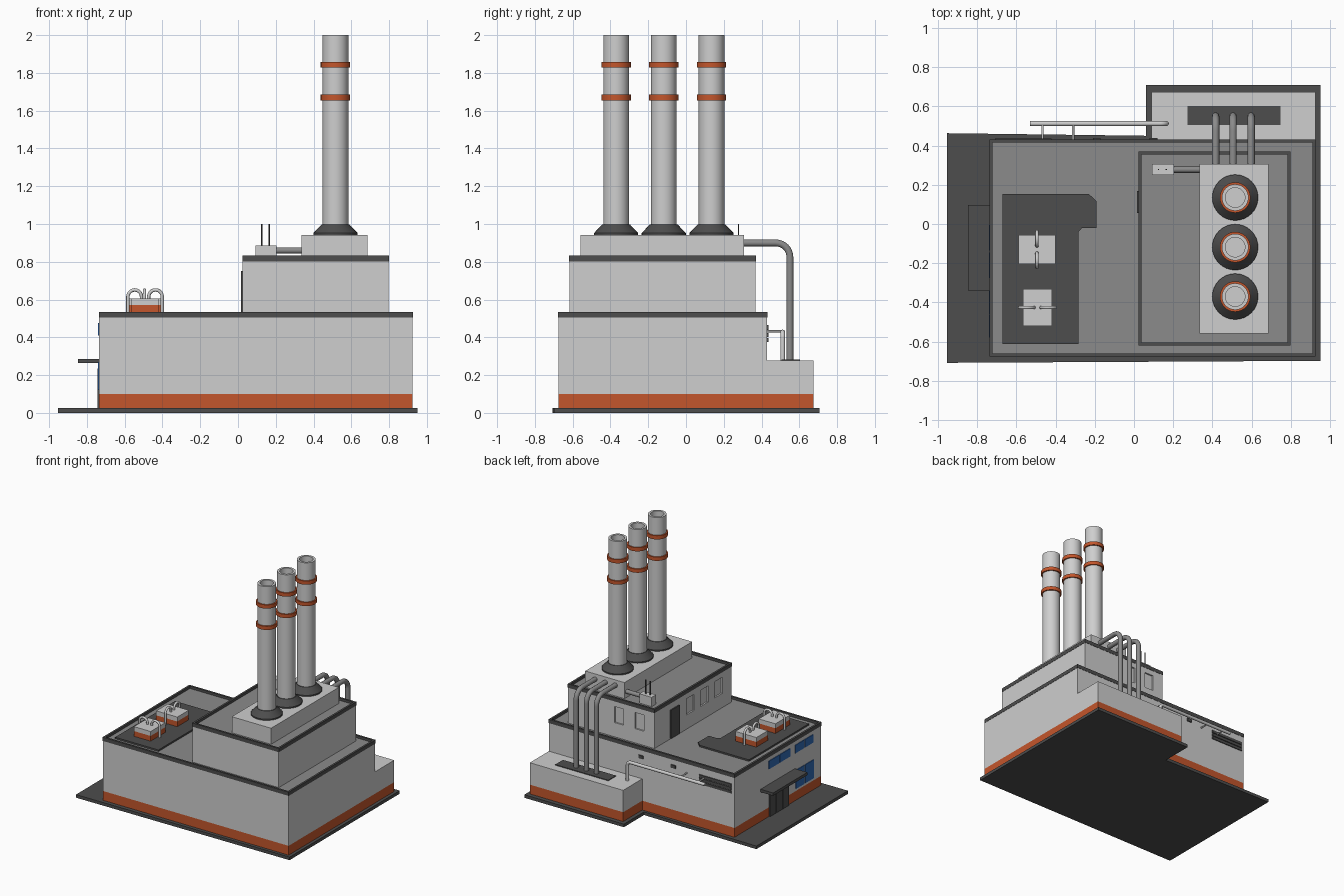
import bpy, bmesh, math
from mathutils import Vector

if "Cube" in bpy.data.objects:
    bpy.data.objects.remove(bpy.data.objects["Cube"])


def material(name, r, g, b):
    m = bpy.data.materials.new(name)
    m.diffuse_color = (r, g, b, 1)
    m.use_nodes = True
    m.node_tree.nodes["Principled BSDF"].inputs["Base Color"].default_value = m.diffuse_color
    return m


WALL = material("light grey", 0.62, 0.62, 0.62)
ROOF = material("mid grey", 0.26, 0.26, 0.26)
DARK = material("charcoal", 0.075, 0.075, 0.075)
ORANGE = material("rust orange", 0.55, 0.093, 0.025)
BLUE = material("window blue", 0.03, 0.14, 0.45)


def finish(name, bm, *mats):
    bmesh.ops.recalc_face_normals(bm, faces=bm.faces)
    me = bpy.data.meshes.new(name)
    bm.to_mesh(me)
    bm.free()
    ob = bpy.data.objects.new(name, me)
    bpy.context.collection.objects.link(ob)
    for m in mats:
        me.materials.append(m)
    return ob


def select(ob):
    bpy.ops.object.select_all(action='DESELECT')
    ob.select_set(True)
    bpy.context.view_layer.objects.active = ob


def boxes(name, mat, *dims):
    """Boxes given as (x0, x1, y0, y1, z0, z1), in one object."""
    bm = bmesh.new()
    for x0, x1, y0, y1, z0, z1 in dims:
        vs = bmesh.ops.create_cube(bm, size=1)["verts"]
        for v in vs:
            v.co = ((x0 + x1) / 2 + v.co.x * (x1 - x0),
                    (y0 + y1) / 2 + v.co.y * (y1 - y0),
                    (z0 + z1) / 2 + v.co.z * (z1 - z0))
    return finish(name, bm, mat)


def slab(name, mat, pts, z0, z1):
    bm = bmesh.new()
    f = bm.faces.new([bm.verts.new((x, y, z0)) for x, y in pts])
    ext = bmesh.ops.extrude_face_region(bm, geom=[f])["geom"]
    for v in ext:
        if isinstance(v, bmesh.types.BMVert):
            v.co.z = z1
    return finish(name, bm, mat)


def lathe(name, mat, x, y, profile, closed=False, n=32):
    """Revolve (radius, z) points about a vertical axis."""
    bm = bmesh.new()
    rings = []
    for r, z in profile:
        rings.append([bm.verts.new((x + r * math.cos(2 * math.pi * i / n),
                                    y + r * math.sin(2 * math.pi * i / n), z)) for i in range(n)])
    pairs = list(zip(rings, rings[1:])) + ([(rings[-1], rings[0])] if closed else [])
    for a, b in pairs:
        for i in range(n):
            j = (i + 1) % n
            bm.faces.new((a[i], a[j], b[j], b[i]))
    if not closed:
        bm.faces.new(rings[0])
        bm.faces.new(rings[-1])
    ob = finish(name, bm, mat)
    select(ob)
    bpy.ops.object.shade_smooth_by_angle(angle=math.radians(35))
    return ob


def tube(name, mat, pts, r, bend=0.0):
    """Round pipe along a path whose corners are rounded by the bend radius."""
    pts = [Vector(p) for p in pts]
    path = [pts[0]]
    for a, b, c in zip(pts, pts[1:], pts[2:]):
        if bend:
            u, w = (a - b).normalized() * bend, (c - b).normalized() * bend
            for k in range(9):
                t = math.pi / 2 * k / 8
                path.append(b + u * (1 - math.sin(t)) + w * (1 - math.cos(t)))
        else:
            path.append(b)
    path.append(pts[-1])
    cu = bpy.data.curves.new(name, 'CURVE')
    cu.dimensions = '3D'
    cu.bevel_depth, cu.bevel_resolution, cu.use_fill_caps = r, 3, True
    sp = cu.splines.new('POLY')
    sp.points.add(len(path) - 1)
    for p, q in zip(sp.points, path):
        p.co = (*q, 1)
    cu.materials.append(mat)
    ob = bpy.data.objects.new(name, cu)
    bpy.context.collection.objects.link(ob)
    select(ob)
    bpy.ops.object.convert(target='MESH')
    bpy.ops.object.shade_smooth_by_angle(angle=math.radians(40))


def storey(name, x0, x1, y0, y1, z0, z1):
    """Wall block with a recessed roof and a dark parapet."""
    walls = boxes(name + "_walls", WALL, (x0, x1, y0, y1, z0, z1 - 0.02))
    walls.data.materials.append(ROOF)
    for f in walls.data.polygons:
        f.material_index = 1 if f.normal.z > 0.5 else 0
    e, t, zb = 0.002, 0.014, z1 - 0.03
    boxes(name + "_parapet", DARK,
          (x0 - e, x0 + t, y0 - e, y1 + e, zb, z1), (x1 - t, x1 + e, y0 - e, y1 + e, zb, z1),
          (x0 + t, x1 - t, y0 - e, y0 + t, zb, z1), (x0 + t, x1 - t, y1 - t, y1 + e, zb, z1))
    return walls


# Ground slab and orange plinth bands
slab("ground_slab", DARK, [(-0.953, -0.708), (0.95, -0.698), (0.95, 0.708), (0.06, 0.708),
                           (0.06, 0.45), (-0.953, 0.463)], 0, 0.025)
slab("orange_band", ORANGE, [(-0.735, -0.675), (0.925, -0.675), (0.925, 0.674), (0.09, 0.674),
                             (0.09, 0.43), (-0.735, 0.43)], 0.025, 0.1)

# Main hall, upper hall and rear annex
storey("main_hall", -0.735, 0.925, -0.675, 0.43, 0.1, 0.535)
upper = storey("upper_hall", 0.025, 0.797, -0.618, 0.368, 0.515, 0.832)
boxes("annex", WALL, (0.09, 0.925, 0.43, 0.674, 0.1, 0.277))

# Recessed windows of the upper hall
holes = [(0.0, 0.037, y - 0.05, y + 0.05, 0.63, 0.76) for y in (-0.09, -0.27, -0.45)]
holes += [(x - 0.04, x + 0.04, 0.356, 0.4, 0.63, 0.76) for x in (0.16, 0.34)]
cutter = boxes("window_cutter", WALL, *holes)
mod = upper.modifiers.new("windows", 'BOOLEAN')
mod.object, mod.operation, mod.solver = cutter, 'DIFFERENCE', 'EXACT'
select(upper)
bpy.ops.object.modifier_apply(modifier="windows")
bpy.data.objects.remove(cutter)
boxes("upper_door", DARK, (0.016, 0.026, 0.056, 0.168, 0.52, 0.75))

# Entrance on the left wall: canopy, door leaves, blue windows
boxes("entrance_canopy", DARK, (-0.847, -0.735, -0.34, 0.097, 0.263, 0.286))
boxes("entrance_door", DARK, *[(-0.744, -0.735, y, y + 0.076, 0.025, 0.235)
                               for y in (-0.25, -0.168, -0.086)])
panes = []
for y0, y1, z0, z1 in ((-0.275, -0.005, 0.41, 0.475), (-0.57, -0.34, 0.41, 0.475),
                       (-0.58, -0.35, 0.12, 0.27)):
    m = (y0 + y1) / 2
    panes += [(-0.74, -0.735, y0, m - 0.006, z0, z1), (-0.74, -0.735, m + 0.006, y1, z0, z1)]
boxes("blue_windows", BLUE, *panes)

# Louvre and small vents on the rear wall
boxes("rear_louvre", DARK, *[(-0.71, -0.42, 0.43, 0.437, z, z + 0.022) for z in (0.375, 0.402, 0.429)])
boxes("rear_vents", DARK, *[(x - 0.02, x + 0.02, 0.43, 0.438, 0.44, 0.465) for x in (0.1, -0.19)])

# Chimneys on their base
boxes("chimney_base", WALL, (0.335, 0.686, -0.558, 0.307, 0.81, 0.942))
for i, y in enumerate((-0.37, -0.118, 0.135), 1):
    lathe(f"chimney_{i}", WALL, 0.516, y,
          [(0.068, 0.98), (0.068, 2.0), (0.05, 2.0), (0.05, 1.9)])
    lathe(f"chimney_collar_{i}", DARK, 0.516, y,
          [(0.117, 0.94), (0.117, 0.952), (0.073, 0.998), (0.066, 0.998)])
    for z in (1.67, 1.843):
        lathe(f"chimney_ring_{i}", ORANGE, 0.516, y,
              [(0.066, z - 0.015), (0.078, z - 0.015), (0.078, z + 0.015), (0.066, z + 0.015)], True)

# Exhaust pipes down to the grate on the annex
for x in (0.416, 0.505, 0.597):
    tube("exhaust_pipe", ROOF, [(x, 0.3, 0.9), (x, 0.55, 0.9), (x, 0.55, 0.27)], 0.019, 0.075)
boxes("annex_grate", DARK, (0.273, 0.747, 0.505, 0.603, 0.277, 0.283))

# Service pipe with wall brackets
tube("service_pipe", WALL, [(0.165, 0.512, 0.27), (0.165, 0.512, 0.428), (-0.53, 0.512, 0.428)], 0.013, 0.03)
for x in (-0.467, -0.31):
    tube("pipe_bracket", WALL, [(x, 0.425, 0.432), (x, 0.512, 0.432)], 0.006)

# Control box with antennas and duct
boxes("control_box", WALL, (0.093, 0.203, 0.25, 0.306, 0.81, 0.887))
for x in (0.125, 0.165):
    tube("antenna", DARK, [(x, 0.278, 0.88), (x, 0.278, 1.0)], 0.004)
tube("control_duct", ROOF, [(0.2, 0.278, 0.86), (0.34, 0.278, 0.86)], 0.017)

# Dark roof pad and two cooling units with arched pipes
slab("roof_pad", DARK, [(-0.67, 0.153), (-0.23, 0.153), (-0.19, 0.115), (-0.19, -0.02), (-0.265, -0.02),
                        (-0.283, -0.04), (-0.283, -0.612), (-0.67, -0.612)], 0.51, 0.528)
for cx, cy, hx, hy, d in ((-0.495, -0.13, 0.094, 0.073, Vector((0, 1, 0))),
                          (-0.492, -0.426, 0.075, 0.094, Vector((1, 0, 0)))):
    boxes("cooling_unit_base", ORANGE, (cx - hx, cx + hx, cy - hy, cy + hy, 0.52, 0.57))
    boxes("cooling_unit", WALL, (cx - hx, cx + hx, cy - hy, cy + hy, 0.57, 0.606))
    for s in (-1, 1):
        mid = Vector((cx, cy, 0.615)) + d * s * 0.055
        arc = [mid + d * s * 0.036 * math.cos(math.pi * k / 10)
               + Vector((0, 0, 0.036 * math.sin(math.pi * k / 10))) for k in range(11)]
        foot = arc[0].copy()
        foot.z = 0.525
        end = arc[-1].copy()
        end.z = 0.6
        tube("cooling_pipe", WALL, [foot] + arc + [end], 0.009)
